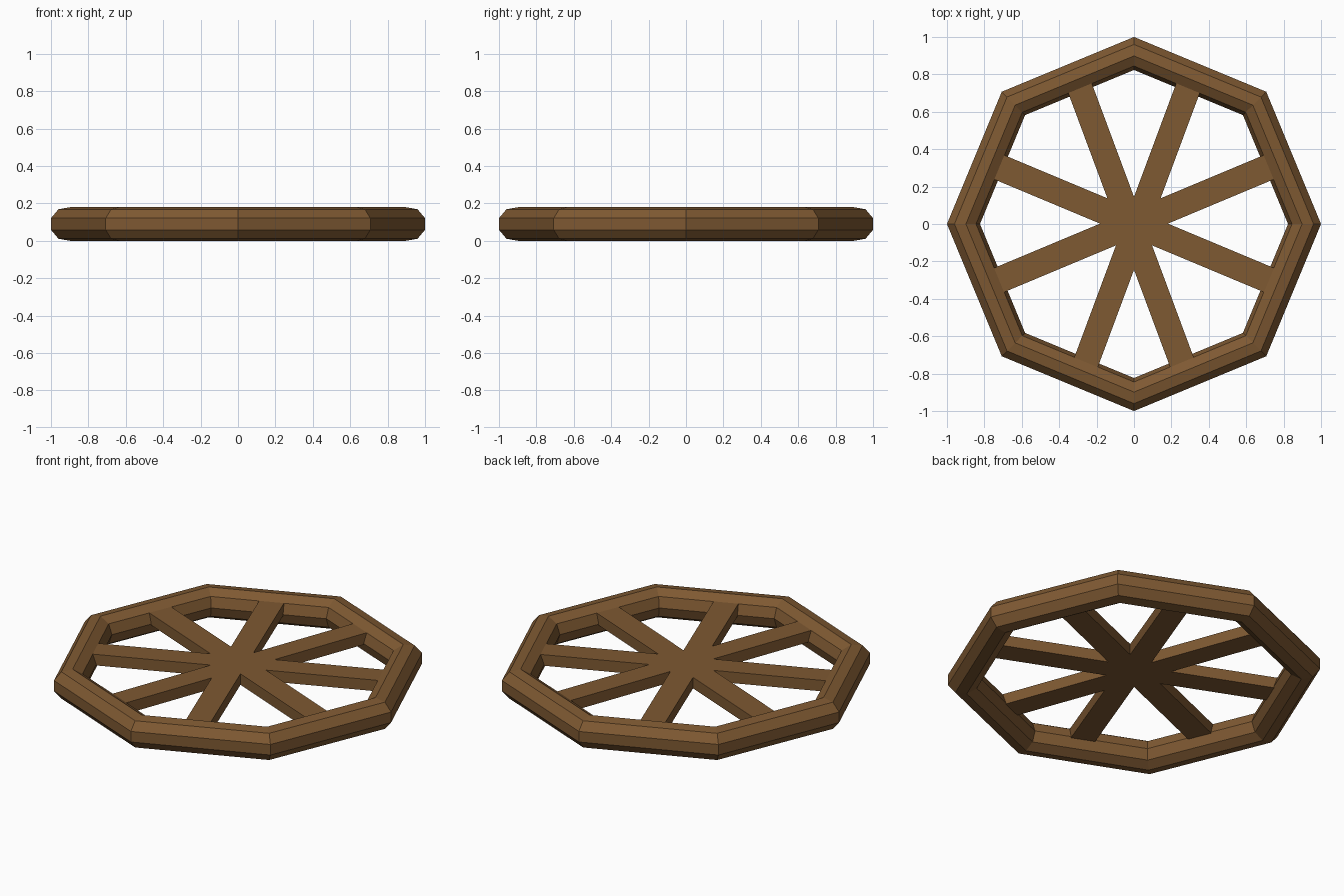
import bpy, bmesh
from math import sin, cos, tan, radians, pi
from mathutils import Matrix

if "Cube" in bpy.data.objects:
    bpy.data.objects.remove(bpy.data.objects["Cube"])

wood = bpy.data.materials.new("brown_wood")
wood.diffuse_color = (0.21, 0.10, 0.032, 1)
wood.use_nodes = True
wood.node_tree.nodes["Principled BSDF"].inputs["Base Color"].default_value = wood.diffuse_color


def finish(bm, name):
    bmesh.ops.recalc_face_normals(bm, faces=bm.faces)
    me = bpy.data.meshes.new(name)
    bm.to_mesh(me)
    bm.free()
    me.materials.append(wood)
    ob = bpy.data.objects.new(name, me)
    bpy.context.collection.objects.link(ob)
    return ob


# rim: eight-sided ring with a nine-sided cross-section, flat side outwards
MAJOR, MINOR, R, r, ZC = 8, 9, 0.9145, 0.091, 0.09
bm = bmesh.new()
rings = []
for i in range(MAJOR):
    a = 2 * pi * i / MAJOR
    ring = []
    for j in range(MINOR):
        t = 2 * pi * (j + 0.5) / MINOR
        d = R + r * cos(t)
        ring.append(bm.verts.new((d * cos(a), d * sin(a), ZC + r * sin(t))))
    rings.append(ring)
for i in range(MAJOR):
    p, q = rings[i], rings[(i + 1) % MAJOR]
    for j in range(MINOR):
        k = (j + 1) % MINOR
        bm.faces.new((p[j], q[j], q[k], p[k]))
finish(bm, "rim")


# spokes: straight bars that run right across and end inside the rim
def bar(name, centre, angle, width, z0=0.084, z1=0.149, length=1.64):
    bm = bmesh.new()
    m = (Matrix.Translation((centre[0], centre[1], (z0 + z1) / 2))
         @ Matrix.Rotation(angle, 4, 'Z')
         @ Matrix.Diagonal((length, width, z1 - z0, 1)))
    bmesh.ops.create_cube(bm, size=1, matrix=m)
    finish(bm, name)


tilt = radians(20.4)
for side, label in ((1, "a"), (-1, "b")):
    bar("cross_spoke_" + label, (0, 0.002), side * radians(22.7), 0.14)
    # steep bars cross slightly in front of the centre
    bar("long_spoke_" + label, (side * 0.05 * tan(tilt), 0),
        side * (pi / 2 - tilt), 0.136)
